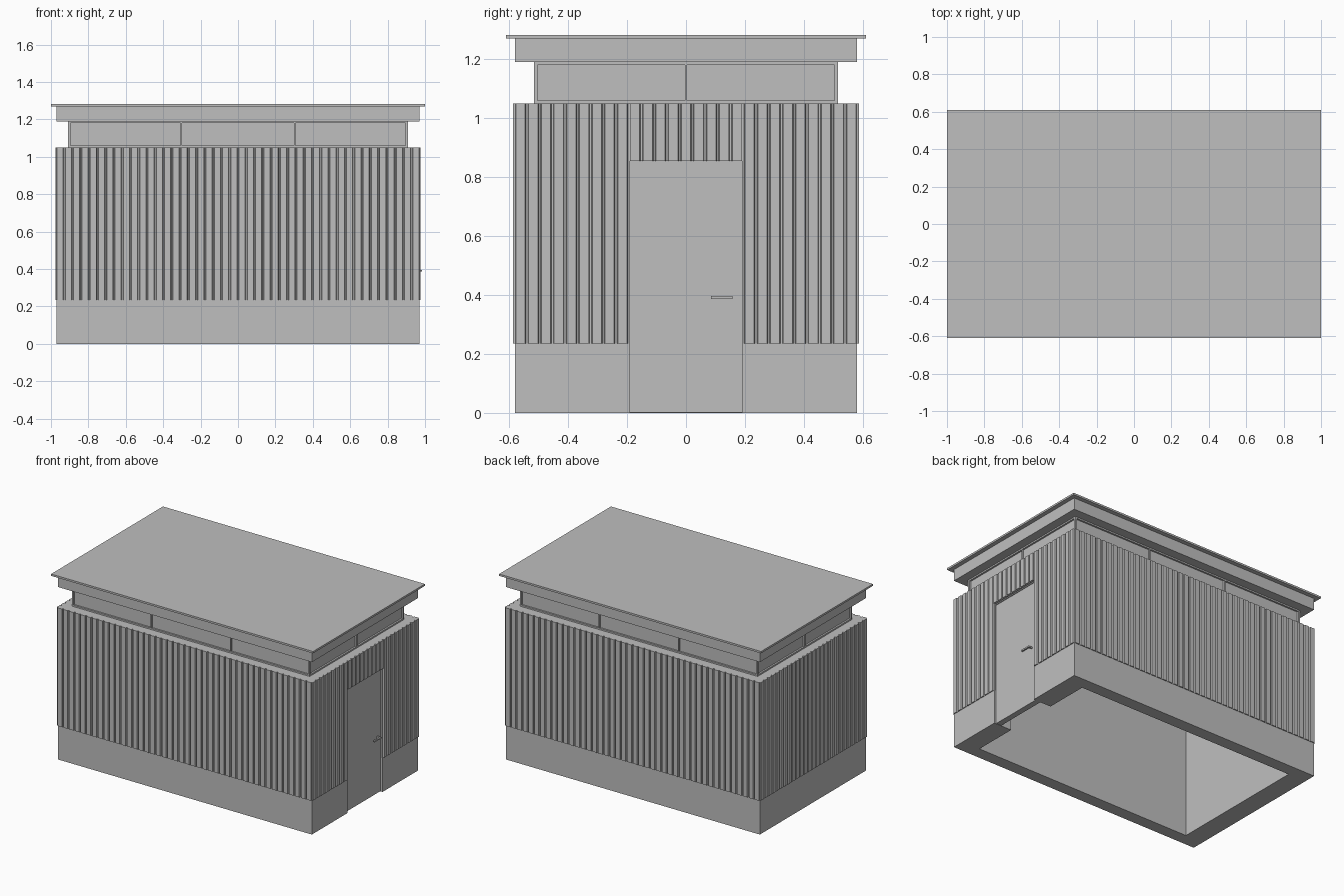
import bpy, bmesh
from math import pi
from mathutils import Matrix, Vector

cube = bpy.data.objects.get("Cube")
if cube:
    bpy.data.objects.remove(cube, do_unlink=True)

# One flat grey for the whole building
grey = bpy.data.materials.new("light_grey")
grey.use_nodes = True
GREY = (0.52, 0.52, 0.52, 1.0)
grey.diffuse_color = GREY
grey.node_tree.nodes["Principled BSDF"].inputs["Base Color"].default_value = GREY


def finish(name, bm):
    bmesh.ops.recalc_face_normals(bm, faces=bm.faces)
    mesh = bpy.data.meshes.new(name)
    bm.to_mesh(mesh)
    bm.free()
    mesh.materials.append(grey)
    obj = bpy.data.objects.new(name, mesh)
    bpy.context.scene.collection.objects.link(obj)
    return obj


def add_box(bm, lo, hi):
    lo, hi = Vector(lo), Vector(hi)
    mat = Matrix.Translation((lo + hi) / 2) @ Matrix.Diagonal((*(hi - lo), 1))
    bmesh.ops.create_cube(bm, size=1, matrix=mat)


def box(name, lo, hi):
    bm = bmesh.new()
    add_box(bm, lo, hi)
    return finish(name, bm)


def add_prism(bm, outline, z0, z1, mat=Matrix()):
    """Extrude a plan outline from z0 to z1."""
    face = bm.faces.new([bm.verts.new(mat @ Vector((x, y, z0))) for x, y in outline])
    ext = bmesh.ops.extrude_face_region(bm, geom=[face], use_keep_orig=True)
    verts = [g for g in ext["geom"] if isinstance(g, bmesh.types.BMVert)]
    bmesh.ops.translate(bm, verts=verts, vec=(0, 0, z1 - z0))


def add_ring(bm, outer, inner, z0, z1):
    """Rectangular tube given outer and inner half sizes."""
    corners = ((-1, -1), (1, -1), (1, 1), (-1, 1))
    loops = [[bm.verts.new((sx * h[0], sy * h[1], z)) for sx, sy in corners]
             for h, z in ((outer, z0), (outer, z1), (inner, z1), (inner, z0))]
    for a, b in zip(loops, loops[1:] + loops[:1]):
        for i in range(4):
            j = (i + 1) % 4
            bm.faces.new((a[i], a[j], b[j], b[i]))


def door_ring(outer, inner, d):
    """Plan of a rectangular wall left open at the +x end."""
    (X, Y), (x, y) = outer, inner
    return [(X, d), (X, Y), (-X, Y), (-X, -Y), (X, -Y), (X, -d),
            (x, -d), (x, -y), (-x, -y), (-x, y), (x, y), (x, d)]


INNER = (0.835, 0.495)
DOOR = 0.19
SILL, HEAD, WALL_TOP = 0.235, 0.855, 1.05

# Plinth, hollow below and open at the door
bm = bmesh.new()
add_prism(bm, door_ring((0.97, 0.58), INNER, DOOR), 0, SILL)
finish("plinth", bm)

# Wall core behind the cladding
bm = bmesh.new()
add_prism(bm, door_ring((0.966, 0.576), INNER, DOOR), SILL, HEAD)
add_ring(bm, (0.966, 0.576), INNER, HEAD, WALL_TOP)
finish("wall_core", bm)


# Ribbed cladding: raised ribs separated by narrow grooves
def ribs(half, count, lo, hi):
    """Outer profile between lo and hi as (along, depth) points."""
    pitch = 2 * half / count
    pts = []
    for i in range(count):
        a = -half + i * pitch
        for u, d in ((0.003, 0.0), (0.006, 0.010), (pitch - 0.006, 0.010), (pitch - 0.003, 0.0)):
            if lo <= a + u <= hi:
                pts.append((a + u, d))
    return [(lo, pts[0][1])] + pts + [(hi, pts[-1][1])]


def cladding(name, half, count, face, angle, pieces):
    bm = bmesh.new()
    rot = Matrix.Rotation(angle, 4, "Z")
    for lo, hi, z0, z1 in pieces:
        outline = [(u, -(face + d)) for u, d in ribs(half, count, lo, hi)]
        outline += [(hi, -face + 0.012), (lo, -face + 0.012)]
        add_prism(bm, outline, z0, z1, rot)
    finish(name, bm)


LONG, SHORT = 0.973, 0.583
for name, angle in (("front_cladding", 0), ("back_cladding", pi)):
    cladding(name, LONG, 44, 0.577, angle, [(-LONG, LONG, SILL, WALL_TOP)])
cladding("left_cladding", SHORT, 27, 0.967, pi / 2,
         [(-SHORT, -DOOR, SILL, WALL_TOP), (-DOOR, DOOR, HEAD, WALL_TOP),
          (DOOR, SHORT, SILL, WALL_TOP)])
cladding("right_cladding", SHORT, 27, 0.967, -pi / 2, [(-SHORT, SHORT, SILL, WALL_TOP)])

# Door, its head strip and lever handle
box("door", (0.915, -DOOR, 0.002), (0.955, DOOR, 0.848))
box("door_head", (0.915, -DOOR, 0.848), (0.960, DOOR, HEAD))
bm = bmesh.new()
add_box(bm, (0.955, 0.148, 0.386), (0.982, 0.158, 0.396))
add_box(bm, (0.974, 0.085, 0.386), (0.984, 0.158, 0.396))
finish("door_handle", bm)

# Clerestory: recessed panes inside a slim frame
EAVES = 1.19
FX, FY, REC, BAR = 0.908, 0.516, 0.012, 0.008
bm = bmesh.new()
add_ring(bm, (FX - REC, FY - REC), (FX - 0.03, FY - 0.03), WALL_TOP, EAVES)
finish("clerestory_panes", bm)

bm = bmesh.new()
for z0, z1 in ((WALL_TOP, WALL_TOP + 0.010), (EAVES - 0.010, EAVES)):
    add_ring(bm, (FX, FY), (FX - 0.03, FY - 0.03), z0, z1)
z0, z1 = WALL_TOP + 0.010, EAVES - 0.010
for sx in (-1, 1):
    for sy in (-1, 1):
        x, y = sx * (FX - REC / 2), sy * (FY - REC / 2)
        add_box(bm, (x - REC / 2, y - REC / 2, z0), (x + REC / 2, y + REC / 2, z1))
for s in (-1, 1):
    for x in (-FX / 3, FX / 3):
        y = s * (FY - REC / 2)
        add_box(bm, (x - BAR / 2, y - REC / 2, z0), (x + BAR / 2, y + REC / 2, z1))
    x = s * (FX - REC / 2)
    add_box(bm, (x - REC / 2, -BAR / 2, z0), (x + REC / 2, BAR / 2, z1))
finish("clerestory_frame", bm)

# Roof fascia and overhanging roof sheet
box("roof_fascia", (-0.97, -0.58, EAVES), (0.97, 0.58, 1.27))
box("roof_sheet", (-1.0, -0.61, 1.27), (1.0, 0.61, 1.283))
